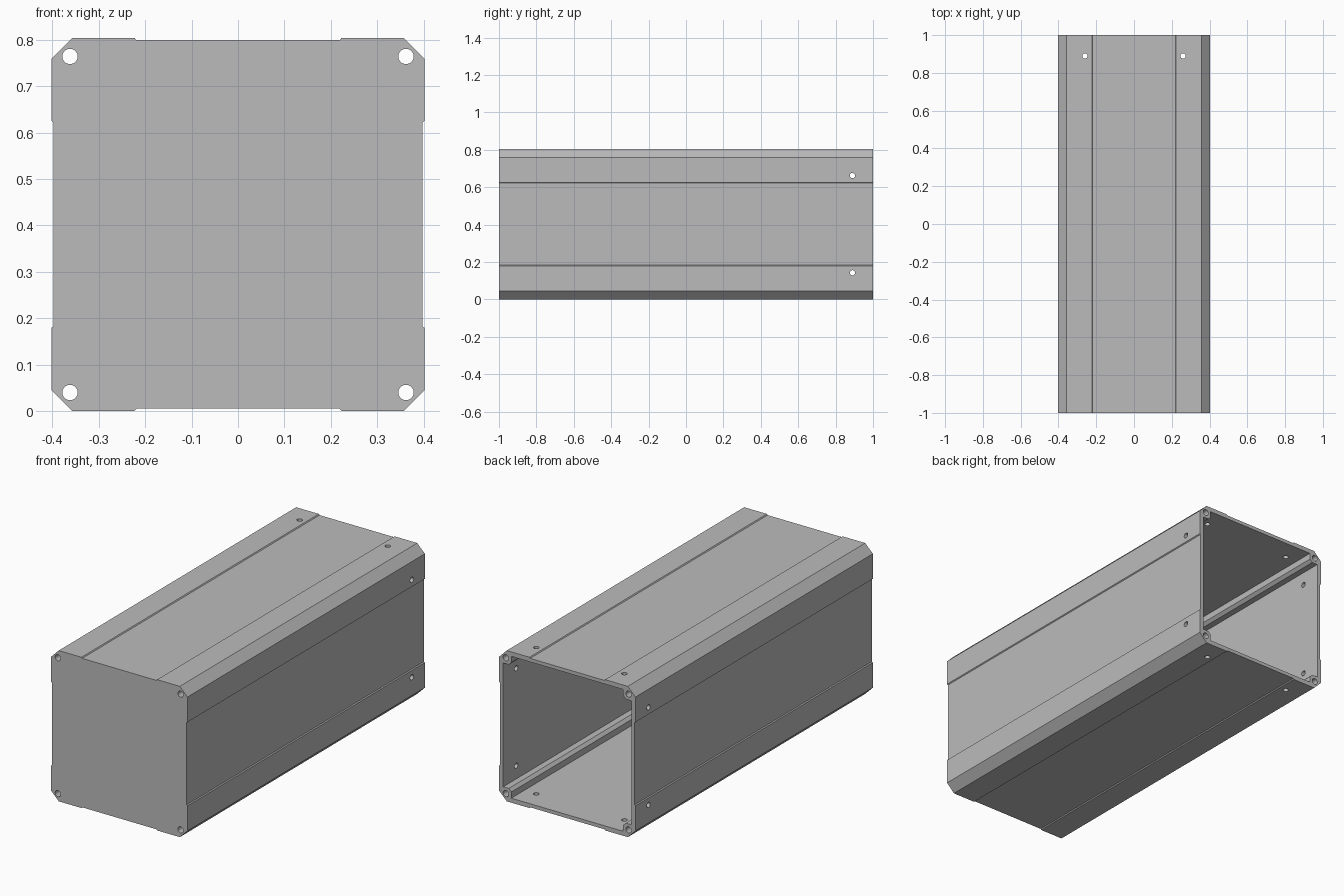
import bpy, bmesh, math
from mathutils import Matrix, Vector

if "Cube" in bpy.data.objects:
    bpy.data.objects.remove(bpy.data.objects["Cube"])

HALF, CZ, WALL = 0.402, 0.402, 0.024

metal = bpy.data.materials.new("grey_metal")
metal.diffuse_color = (0.5, 0.5, 0.5, 1)
metal.use_nodes = True
metal.node_tree.nodes["Principled BSDF"].inputs["Base Color"].default_value = metal.diffuse_color


def four_sides(pts):
    """Repeat one side of a square profile around all four sides."""
    loop = []
    for _ in range(4):
        loop += pts
        pts = [(z, -x) for x, z in pts]
    return loop


def make_object(name, bm):
    bmesh.ops.recalc_face_normals(bm, faces=bm.faces)
    mesh = bpy.data.meshes.new(name)
    bm.to_mesh(mesh)
    bm.free()
    obj = bpy.data.objects.new(name, mesh)
    bpy.context.collection.objects.link(obj)
    mesh.materials.append(metal)
    return obj


def prism(name, profile, y0, y1):
    """Extrude an x-z profile along y."""
    bm = bmesh.new()
    face = bm.faces.new([bm.verts.new((x, y0, z + CZ)) for x, z in profile])
    ext = bmesh.ops.extrude_face_region(bm, geom=[face])
    moved = [v for v in ext["geom"] if isinstance(v, bmesh.types.BMVert)]
    bmesh.ops.translate(bm, verts=moved, vec=(0, y1 - y0, 0))
    return make_object(name, bm)


def add_rod(bm, centre, axis, radius, length):
    turn = Vector(axis).to_track_quat('Z', 'Y').to_matrix().to_4x4()
    bmesh.ops.create_cone(bm, cap_ends=True, segments=24, radius1=radius, radius2=radius,
                          depth=length, matrix=Matrix.Translation(centre) @ turn)


def cut(target, cutter):
    mod = target.modifiers.new("cut", 'BOOLEAN')
    mod.operation, mod.solver, mod.object = 'DIFFERENCE', 'EXACT', cutter
    bpy.context.view_layer.objects.active = target
    bpy.ops.object.modifier_apply(modifier=mod.name)
    bpy.data.objects.remove(cutter, do_unlink=True)


# Square housing with chamfered corners and a shallow recess on each side
outer = four_sides([(-0.357, HALF), (-0.223, HALF), (-0.219, HALF - 0.005),
                    (0.219, HALF - 0.005), (0.223, HALF), (0.357, HALF)])
housing = prism("housing", outer, -1, 1)

# Cavity open at the back, leaving corner bosses and a closed front
w = HALF - WALL
inner = four_sides([(-0.345, 0.33), (-0.33, 0.345), (-0.33, w), (0.33, w)])
cut(housing, prism("cavity_cutter", inner, -1 + WALL, 1.1))

# Corner screw channels and the small holes near the back end
bm = bmesh.new()
for a in (-1, 1):
    for b in (-1, 1):
        add_rod(bm, (a * 0.362, 0, CZ + b * 0.362), (0, 1, 0), 0.0165, 2.2)
        add_rod(bm, (a * 0.39, 0.89, CZ + b * 0.26), (1, 0, 0), 0.014, 0.06)
        add_rod(bm, (a * 0.26, 0.89, CZ + b * 0.39), (0, 0, 1), 0.014, 0.06)
cut(housing, make_object("hole_cutter", bm))

# Smooth hole walls, sharp profile edges
housing.select_set(True)
bpy.context.view_layer.objects.active = housing
bpy.ops.object.shade_smooth_by_angle(angle=math.radians(25))
